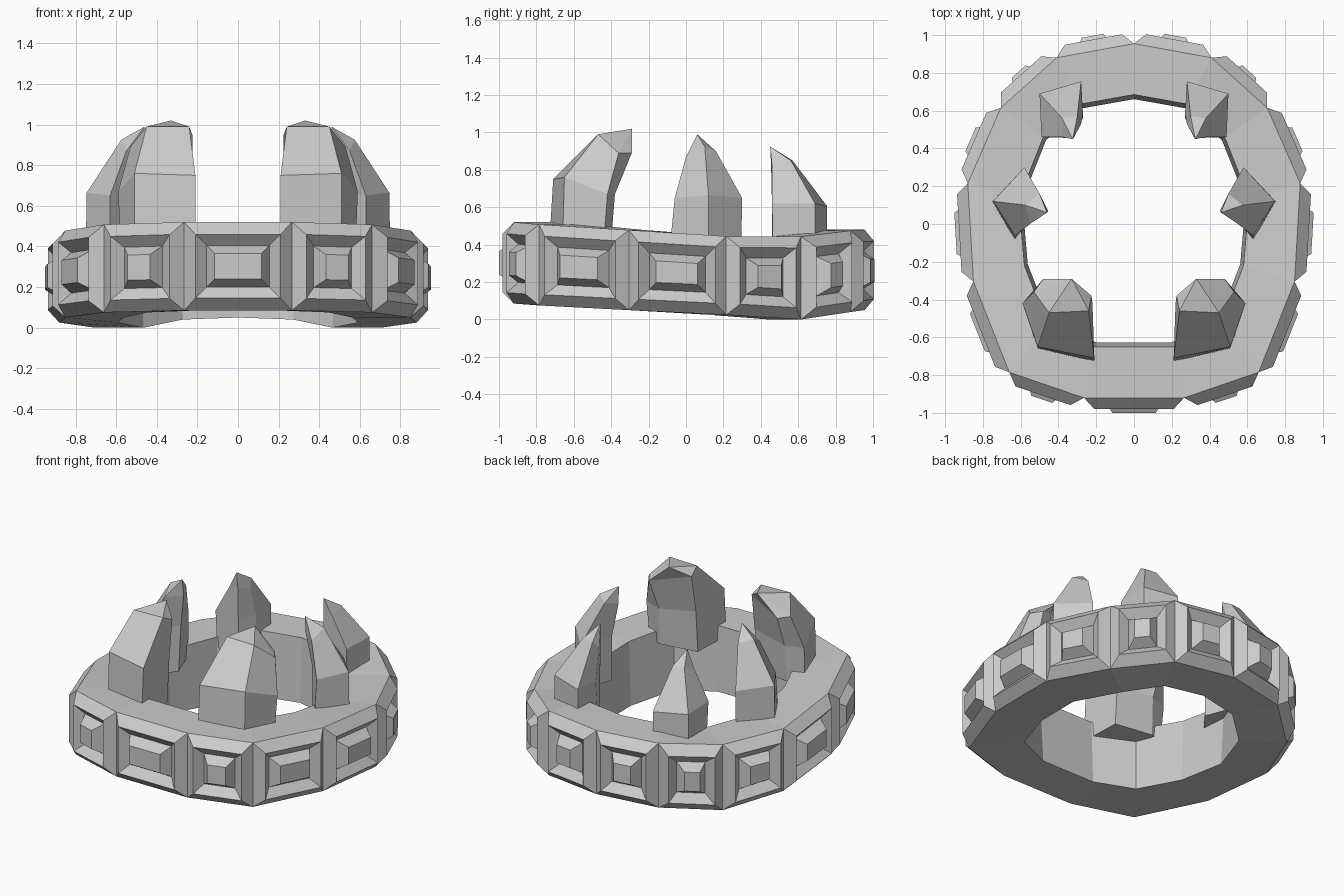
import bpy, bmesh
from mathutils import Vector

if "Cube" in bpy.data.objects:
    bpy.data.objects.remove(bpy.data.objects["Cube"])


def make_object(name, bm):
    bmesh.ops.recalc_face_normals(bm, faces=bm.faces)
    mesh = bpy.data.meshes.new(name)
    bm.to_mesh(mesh)
    bm.free()
    obj = bpy.data.objects.new(name, mesh)
    bpy.context.collection.objects.link(obj)
    return obj


def mirrored(half):
    # right half runs front to back and ends on x = 0
    return half + [(-p[0],) + p[1:] for p in reversed(half[:-1])]


# Thirteen-sided band: outer x, y, bottom z, top z, then the inner outline
outer = mirrored([(.265, -.92, .085, .52), (.66, -.785, .075, .508), (.85, -.305, .05, .478),
                  (.88, .215, .025, .445), (.705, .615, .0, .443), (.41, .88, .04, .475),
                  (0, .955, .05, .48)])
inner = mirrored([(.205, -.65), (.46, -.53), (.58, -.22), (.61, .13),
                  (.48, .46), (.28, .635), (0, .685)])
bm = bmesh.new()
ot = [bm.verts.new((x, y, t)) for x, y, b, t in outer]
ob = [bm.verts.new((x, y, b)) for x, y, b, t in outer]
it = [bm.verts.new((i[0], i[1], o[3])) for i, o in zip(inner, outer)]
ib = [bm.verts.new((i[0] * .97, i[1] * .965, o[2])) for i, o in zip(inner, outer)]
n = len(outer)
for i in range(n):
    j = (i + 1) % n
    bm.faces.new((ot[i], ot[j], it[j], it[i]))
    bm.faces.new((ob[j], ob[i], ib[i], ib[j]))
    bm.faces.new((it[i], it[j], ib[j], ib[i]))
    # Panel: raised rim, recess, then a faceted gem
    ring = [ob[i], ob[j], ot[j], ot[i]]
    base = [v.co.copy() for v in ring]
    side = base[1] - base[0]
    side.z = 0
    width = side.length
    normal = Vector((side.y, -side.x, 0)).normalized()
    for du, dz, out in [(.055, .06, .06), (.11, .115, .012), (.15, .155, .08)]:
        f = du / width
        pts = [base[0].lerp(base[1], f), base[1].lerp(base[0], f),
               base[2].lerp(base[3], f), base[3].lerp(base[2], f)]
        new = [bm.verts.new(p + normal * out + Vector((0, 0, dz if k < 2 else -dz)))
               for k, p in enumerate(pts)]
        for k in range(4):
            m = (k + 1) % 4
            bm.faces.new((ring[k], ring[m], new[m], new[k]))
        ring = new
    bm.faces.new(ring)
make_object("crown_band", bm)


def spike(name, levels, tip):
    # lofts the cross-sections to a tip, once for each side
    for label, s in (("right", 1), ("left", -1)):
        bm = bmesh.new()
        rings = [[bm.verts.new((s * x, y, z)) for x, y, z in lv] for lv in levels]
        top = bm.verts.new((s * tip[0], tip[1], tip[2]))
        k = len(levels[0])
        bm.faces.new(rings[0])
        for a, b in zip(rings, rings[1:]):
            for i in range(k):
                bm.faces.new((a[i], a[(i + 1) % k], b[(i + 1) % k], b[i]))
        for i in range(k):
            bm.faces.new((rings[-1][i], rings[-1][(i + 1) % k], top))
        make_object(name + "_" + label, bm)


# Broad front spikes, curling inward
spike("front_spike",
      [[(.21, -.73, .42), (.51, -.66, .42), (.58, -.44, .42), (.48, -.40, .42), (.22, -.44, .42)],
       [(.21, -.71, .75), (.51, -.65, .76), (.59, -.42, .67), (.47, -.38, .67), (.22, -.42, .70)],
       [(.24, -.46, .99), (.45, -.47, .99), (.53, -.36, .89), (.48, -.29, .89), (.225, -.38, .95)]],
      (.33, -.29, 1.02))

# Four-sided side spikes
spike("side_spike",
      [[(.75, .12, .35), (.58, .295, .35), (.50, .08, .35), (.63, -.09, .35)],
       [(.745, .12, .665), (.58, .30, .65), (.49, .09, .66), (.63, -.06, .65)],
       [(.575, .10, .925), (.50, .16, .90), (.455, .07, .88), (.55, .0, .87)]],
      (.46, .06, .99))

# Back spikes
spike("back_spike",
      [[(.28, .755, .37), (.50, .69, .37), (.48, .465, .37), (.32, .46, .37), (.27, .56, .37)],
       [(.28, .755, .605), (.50, .69, .62), (.49, .46, .62), (.32, .46, .60), (.27, .58, .60)],
       [(.30, .57, .85), (.38, .56, .85), (.38, .46, .82), (.32, .455, .82), (.28, .53, .80)]],
      (.325, .45, .925))
